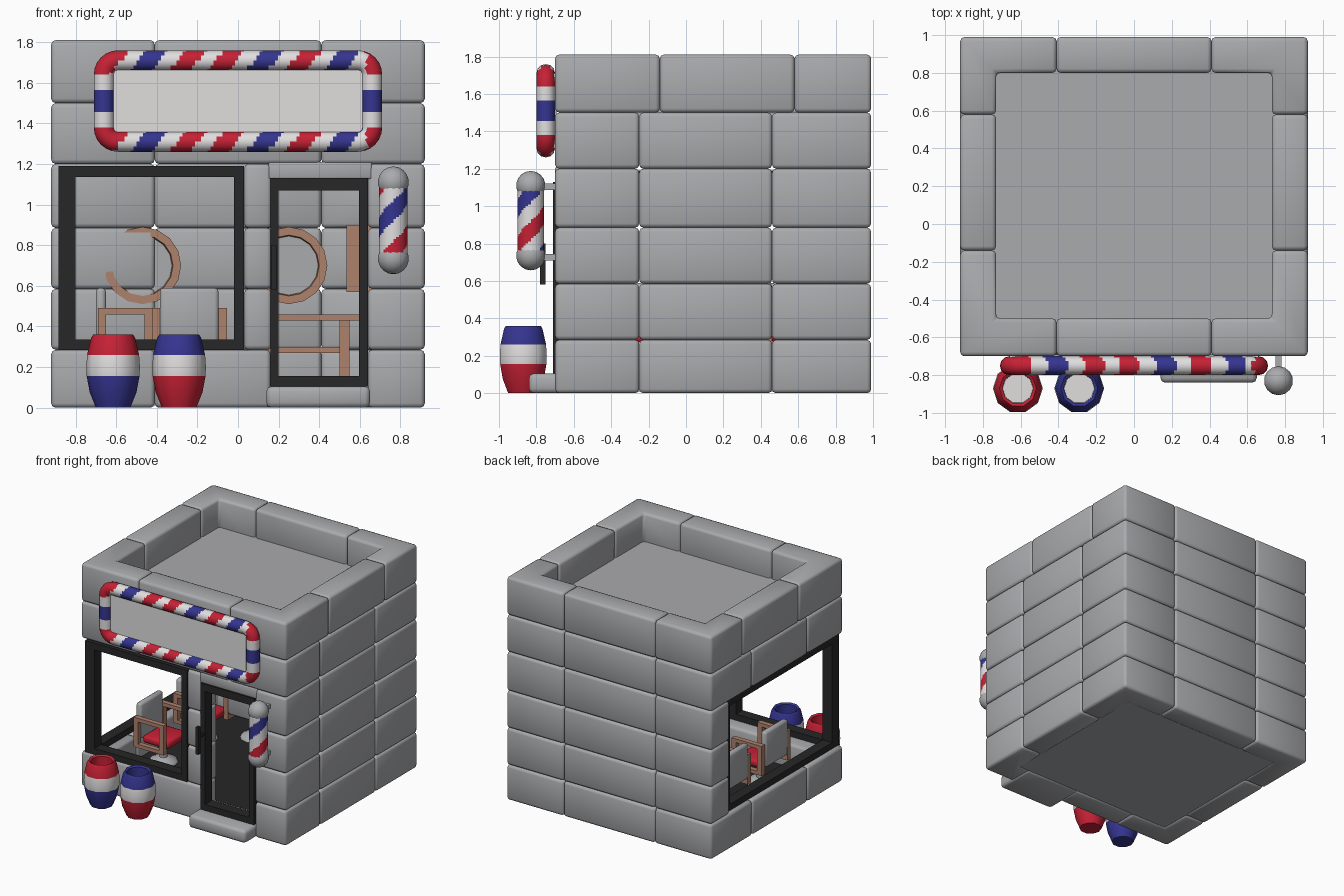
import bpy, bmesh, math
from mathutils import Vector, Matrix

cube = bpy.data.objects.get("Cube")
if cube:
    bpy.data.objects.remove(cube, do_unlink=True)


def mat(name, r, g, b):
    m = bpy.data.materials.new(name)
    m.use_nodes = True
    m.diffuse_color = (r, g, b, 1)
    m.node_tree.nodes["Principled BSDF"].inputs["Base Color"].default_value = (r, g, b, 1)
    return m


STONE = mat("stone grey", .4, .405, .42)
WHITE = mat("white", .75, .73, .73)
RED = mat("red", .56, .015, .035)
BLUE = mat("blue", .035, .035, .28)
BLACK = mat("black", .02, .02, .02)
WOOD = mat("wood brown", .42, .22, .15)
STRIPES = [WHITE, RED, BLUE]


def finish(bm, name, mats, rule=None, angle=50, place=None):
    """Turn a bmesh into an object; rule maps a face centre to a material index."""
    if place:
        bm.transform(place)
    bmesh.ops.recalc_face_normals(bm, faces=bm.faces)
    for f in bm.faces:
        f.smooth = True
        if rule:
            f.material_index = rule(f.calc_center_median())
    me = bpy.data.meshes.new(name)
    bm.to_mesh(me)
    bm.free()
    for m in mats:
        me.materials.append(m)
    me.set_sharp_from_angle(angle=math.radians(angle))
    ob = bpy.data.objects.new(name, me)
    bpy.context.collection.objects.link(ob)
    return ob


def prism(bm, outline, z0, z1, bevel=0.0):
    """Extrude an xy outline from z0 to z1 and round its edges."""
    face = bm.faces.new([bm.verts.new((x, y, z0)) for x, y in outline])
    ext = bmesh.ops.extrude_face_region(bm, geom=[face])["geom"]
    verts = [g for g in ext if isinstance(g, bmesh.types.BMVert)]
    bmesh.ops.translate(bm, verts=verts, vec=(0, 0, z1 - z0))
    bm.faces.ensure_lookup_table()
    if bevel:
        edges = {e for v in list(face.verts) + verts for e in v.link_edges}
        bmesh.ops.bevel(bm, geom=list(edges), offset=bevel, segments=2,
                        profile=.5, affect='EDGES', clamp_overlap=True)


def box(bm, x, y, z, bevel=0.0):
    prism(bm, [(x[0], y[0]), (x[1], y[0]), (x[1], y[1]), (x[0], y[1])], z[0], z[1], bevel)


def boxes(name, material, items, bevel=0.0, place=None):
    bm = bmesh.new()
    for x, y, z in items:
        box(bm, x, y, z, bevel)
    return finish(bm, name, [material], place=place)


def lathe(name, profile, mats, rule=None, sides=12, place=None, angle=50):
    bm = bmesh.new()
    rings = []
    for r, z in profile:
        rings.append([bm.verts.new((r * math.cos(2 * math.pi * i / sides),
                                    r * math.sin(2 * math.pi * i / sides), z))
                      for i in range(sides)])
    for a, b in zip(rings, rings[1:]):
        for i in range(sides):
            j = (i + 1) % sides
            bm.faces.new((a[i], a[j], b[j], b[i]))
    bm.faces.new(rings[0])
    bm.faces.new(rings[-1])
    return finish(bm, name, mats, rule, angle, place)


# Stone walls, laid as rings of rounded blocks with L-shaped corners
X, XI, FRONT, FI, BACK, BI = .92, .73, -.70, -.50, .99, .80
ROWS = [0, .285, .585, .885, 1.2, 1.5, 1.81]
B = .022


def corner(bm, sx, back, xe, ye, z):
    yo, yi = (BACK, BI) if back else (FRONT, FI)
    prism(bm, [(sx * X, yo), (xe, yo), (xe, yi), (sx * XI, yi), (sx * XI, ye), (sx * X, ye)],
          *z, bevel=B)


for row in range(6):
    z = ROWS[row], ROWS[row + 1]
    opening = 1 <= row <= 3
    y0, y1 = (-.14, .58) if row == 5 else (-.25, .46)
    bm = bmesh.new()
    corner(bm, 1, True, .41, y1, z)
    box(bm, (XI, X), (y0, y1), z, B)
    box(bm, (-.41, .41), (BI, BACK), z, B)
    corner(bm, 1, False, .64 if row < 4 else .41, y0, z)
    if opening:
        box(bm, (-X, -.41), (.75, BACK), z, B)
        box(bm, (.03, .165), (FRONT, FI), z, B)
    else:
        corner(bm, -1, True, -.41, y1, z)
        box(bm, (-X, -XI), (y0, y1), z, B)
        corner(bm, -1, False, -.41, y0, z)
        box(bm, (-.41, .41 if row else .16), (FRONT, FI), z, B)
    finish(bm, f"stone_row_{row + 1}", [STONE])

boxes("door_lintel", STONE, [((.15, .66), (FRONT, FI), (1.125, 1.21))], .01)
boxes("door_step", STONE, [((.14, .65), (-.84, FI), (0, .105))], .025)
boxes("roof", STONE, [((-.75, .75), (-.52, .82), (1.42, 1.58))])
boxes("base", STONE, [((-.75, .75), (-.52, .82), (.01, .09))])
boxes("floor", BLACK, [((-.74, .74), (-.51, .81), (.09, .098))])

# Corner window and door frames
fy = (-.695, -.61)
sx = (-.885, -.80)
boxes("window_frame", BLACK, [
    (sx, fy, (.285, 1.19)), ((-.02, .03), fy, (.285, 1.19)),
    ((-.80, -.02), fy, (.285, .335)), ((-.80, -.02), fy, (1.135, 1.19)),
    (sx, (-.61, .75), (.285, .335)), (sx, (-.61, .75), (1.135, 1.19)),
    (sx, (.70, .76), (.335, 1.135))])
dy = (-.71, -.62)
boxes("door_frame", BLACK, [
    ((.16, .20), dy, (.105, 1.13)), ((.595, .64), dy, (.105, 1.13)),
    ((.20, .595), dy, (.105, .155)), ((.20, .595), dy, (1.07, 1.13))])
boxes("door_handle", BLACK, [((.165, .19), (-.78, -.75), (.58, .80)),
                             ((.165, .19), (-.75, -.70), (.71, .73))])

# Sign: white panel inside a striped rounded tube
boxes("sign_panel", WHITE, [((-.66, .66), (-.76, -.69), (1.31, 1.71))])
W, H, R, TUBE = .66, .20, .07, .05
path = []
corners = [(1, 1, 0), (-1, 1, 90), (-1, -1, 180), (1, -1, 270)]
for n, (cx, cz, start) in enumerate(corners):
    for k in range(7):
        a = math.radians(start + 15 * k)
        path.append((Vector((cx * (W - R) + R * math.cos(a), 0, cz * (H - R) + R * math.sin(a))),
                     Vector((math.cos(a), 0, math.sin(a)))))
    p, out = path[-1]
    nx, nz, nstart = corners[(n + 1) % 4]
    q = Vector((nx * (W - R), 0, nz * (H - R))) + out * R
    steps = int((q - p).length / .015)
    path += [(p.lerp(q, k / steps), out) for k in range(1, steps)]
bm = bmesh.new()
rings = [[bm.verts.new(p + TUBE * (out * math.cos(t * math.pi / 6)
                                   + Vector((0, -1, 0)) * math.sin(t * math.pi / 6)))
          for t in range(12)] for p, out in path]
for i, ring in enumerate(rings):
    nxt = rings[(i + 1) % len(rings)]
    for t in range(12):
        u = (t + 1) % 12
        bm.faces.new((ring[t], ring[u], nxt[u], nxt[t]))


def sign_rule(c):
    x, z = c.x, c.z - 1.51
    if abs(z) < .13:
        return 2 if abs(z) < .05 else 0
    if abs(x) > .63:
        return 1
    slot = (x - .8 * (z - math.copysign(H, z)) + .68) / .19
    return [1, 2, 1, 1, 2, 1, 2, 0][min(int(slot), 7)] if slot % 1 < .55 else 0


finish(bm, "sign_border", STRIPES, sign_rule, place=Matrix.Translation((0, -.75, 1.51)))

# Striped pole with ball caps and wall brackets
PX, PY = .765, -.83


def pole_rule(c):
    turn = math.atan2(c.y - PY, c.x - PX) / (2 * math.pi)
    return [1, 0, 2, 0][int(((c.z - .02) / .40 - turn) * 4) % 4]


lathe("pole", [(.07, .74 + .01 * k) for k in range(36)], STRIPES, pole_rule, 32,
      Matrix.Translation((PX, PY, 0)))
for name, z in (("pole_cap_top", 1.11), ("pole_cap_bottom", .735)):
    bm = bmesh.new()
    bmesh.ops.create_uvsphere(bm, u_segments=14, v_segments=9, radius=.078)
    finish(bm, name, [STONE], place=Matrix.Translation((PX, PY, z)))
boxes("pole_brackets", STONE, [((.75, .78), (PY, -.69), (zz, zz + .035)) for zz in (.71, 1.085)])

# Banded barrel planters
for name, x, low, high in (("left_planter", -.29, RED, BLUE), ("right_planter", -.615, BLUE, RED)):
    lathe(name, [(.085, 0), (.115, .075), (.13, .155), (.132, .2), (.128, .26), (.108, .345),
                 (.098, .36), (.082, .35), (.082, .26), (.08, .2)], [low, WHITE, high],
          lambda c: 0 if c.z < .155 else 1 if c.z < .255 else 2, 10,
          Matrix.Translation((x, -.87, 0)))


# Chairs, built facing +y then turned
def chair(name, x, y, turn):
    place = Matrix.Translation((x, y, 0)) @ Matrix.Rotation(math.radians(turn), 4, 'Z')
    boxes(name + "_back", STONE, [((-.145, .145), (-.15, -.10), (.30, .59))], .02, place)
    boxes(name + "_seat", RED, [((-.13, .13), (-.10, .13), (.27, .33))], .02, place)
    arms = []
    for s in (-.165, .165):
        bar = (s - .02, s + .02)
        arms += [(bar, (-.14, .13), (.46, .49)), (bar, (.09, .13), (.27, .46)),
                 (bar, (-.14, -.10), (.27, .46)), (bar, (-.14, .13), (.25, .28))]
    boxes(name + "_arms", WOOD, arms, 0, place)
    lathe(name + "_pedestal", [(.11, .098), (.10, .12), (.03, .14), (.03, .28)], [STONE],
          place=place)


chair("front_chair", -.55, -.17, -90)
chair("rear_chair", -.55, .34, -90)
chair("waiting_chair", -.24, .56, 0)

# Round mirrors on the back wall
for name, x in (("right_mirror", -.47), ("left_mirror", .25)):
    lathe(name, [(.145, -.02), (.19, -.02), (.19, .03), (.15, .03), (.145, .0)],
          [WOOD, STONE], lambda c: 1 if (c.xz - Vector((x, .70))).length < .05 else 0, 16,
          Matrix.Translation((x, .78, .70)) @ Matrix.Rotation(math.pi / 2, 4, 'X'))
boxes("wall_cabinet", WOOD, [((.535, .72), (.70, .80), (.57, .90))])

# Side table with rails
legs = [((lx, lx + .05), (ly, ly + .05), (.098, .43)) for lx in (.10, .50) for ly in (.25, .55)]
boxes("side_table", WOOD, legs + [((.08, .60), (.22, .63), (.43, .46)),
                                  ((.12, .52), (.26, .29), (.27, .30)),
                                  ((.12, .52), (.56, .59), (.27, .30))])
